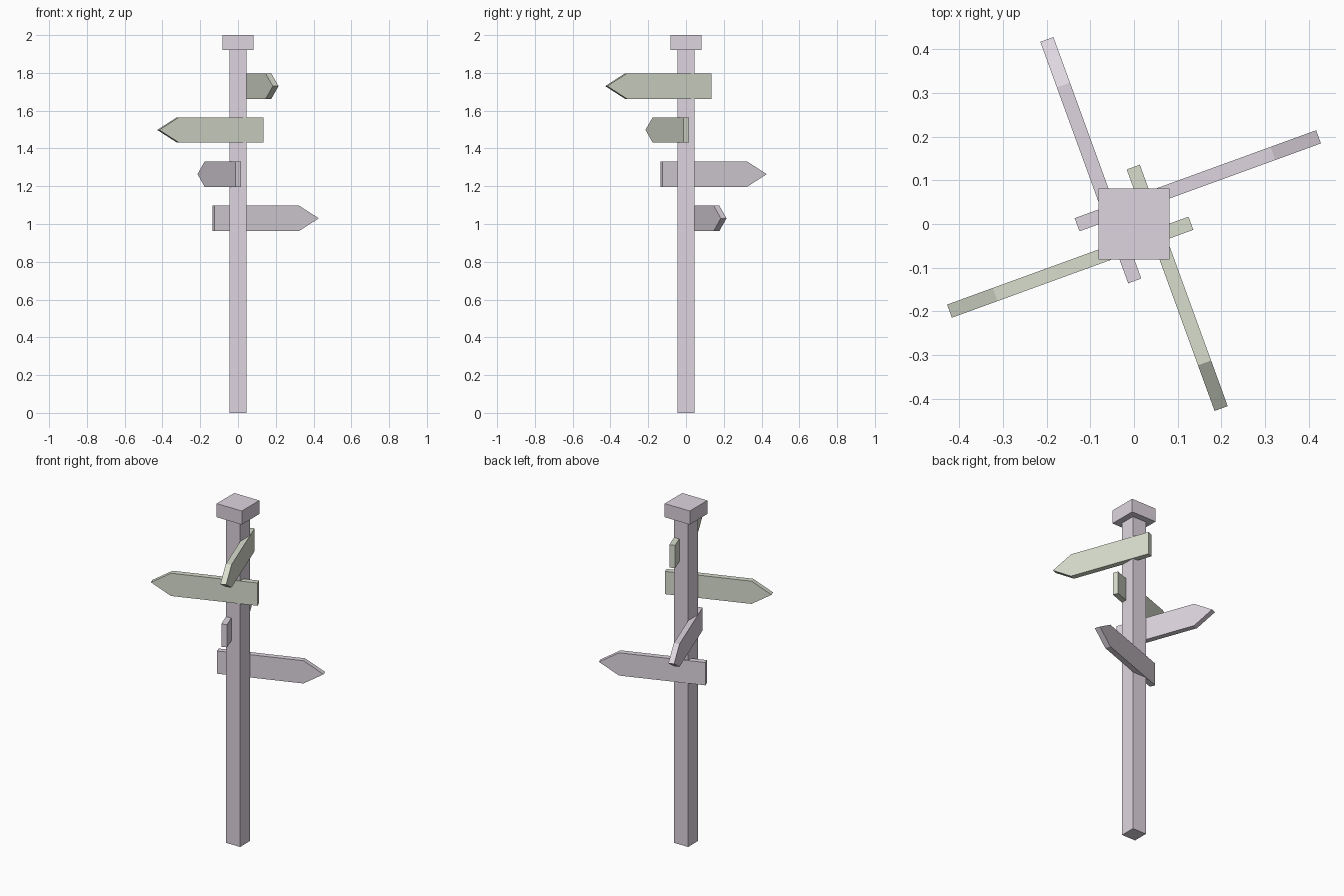
import bpy, bmesh
from math import radians
from mathutils import Matrix, Vector

default = bpy.data.objects.get("Cube")
if default:
    bpy.data.objects.remove(default, do_unlink=True)


def make_material(name, rgb):
    mat = bpy.data.materials.new(name)
    mat.use_nodes = True
    color = (*rgb, 1.0)
    mat.diffuse_color = color
    mat.node_tree.nodes["Principled BSDF"].inputs["Base Color"].default_value = color
    return mat


def add_object(name, bm, mat):
    bmesh.ops.recalc_face_normals(bm, faces=bm.faces)
    mesh = bpy.data.meshes.new(name)
    bm.to_mesh(mesh)
    bm.free()
    mesh.materials.append(mat)
    obj = bpy.data.objects.new(name, mesh)
    bpy.context.collection.objects.link(obj)
    return obj


def box(name, width, bottom, top, mat):
    bm = bmesh.new()
    bmesh.ops.create_cube(bm, size=1.0)
    bmesh.ops.scale(bm, vec=(width, width, top - bottom), verts=bm.verts)
    bmesh.ops.translate(bm, vec=(0, 0, (bottom + top) / 2), verts=bm.verts)
    return add_object(name, bm, mat)


def arrow_board(name, height, turn, mat):
    """Pointed board, drawn pointing along +x, then turned about the post."""
    length, shoulder, half, thick = 0.588, 0.477, 0.067, 0.032
    start = Vector((-0.123, 0.043))
    outline = [(0, -half), (shoulder, -half), (length, 0), (shoulder, half), (0, half)]
    bm = bmesh.new()
    face = bm.faces.new([bm.verts.new((start.x + x, start.y - thick / 2, z))
                         for x, z in outline])
    side = bmesh.ops.extrude_face_region(bm, geom=[face])
    moved = [v for v in side["geom"] if isinstance(v, bmesh.types.BMVert)]
    bmesh.ops.translate(bm, vec=(0, thick, 0), verts=moved)
    bm.transform(Matrix.Translation((0, 0, height)) @ Matrix.Rotation(radians(turn), 4, "Z"))
    return add_object(name, bm, mat)


stone = make_material("pale mauve", (0.73, 0.665, 0.735))
moss = make_material("pale green", (0.69, 0.73, 0.615))

# Square post with its wider cap
box("post", 0.09, 0.0, 1.92, stone)
box("post_cap", 0.163, 1.92, 2.0, stone)

# Four direction boards, one per side
boards = [
    ("front_board", 1.73, 290, moss),
    ("right_board", 1.498, 200, moss),
    ("back_board", 1.264, 110, stone),
    ("left_board", 1.03, 20, stone),
]
for board in boards:
    arrow_board(*board)
